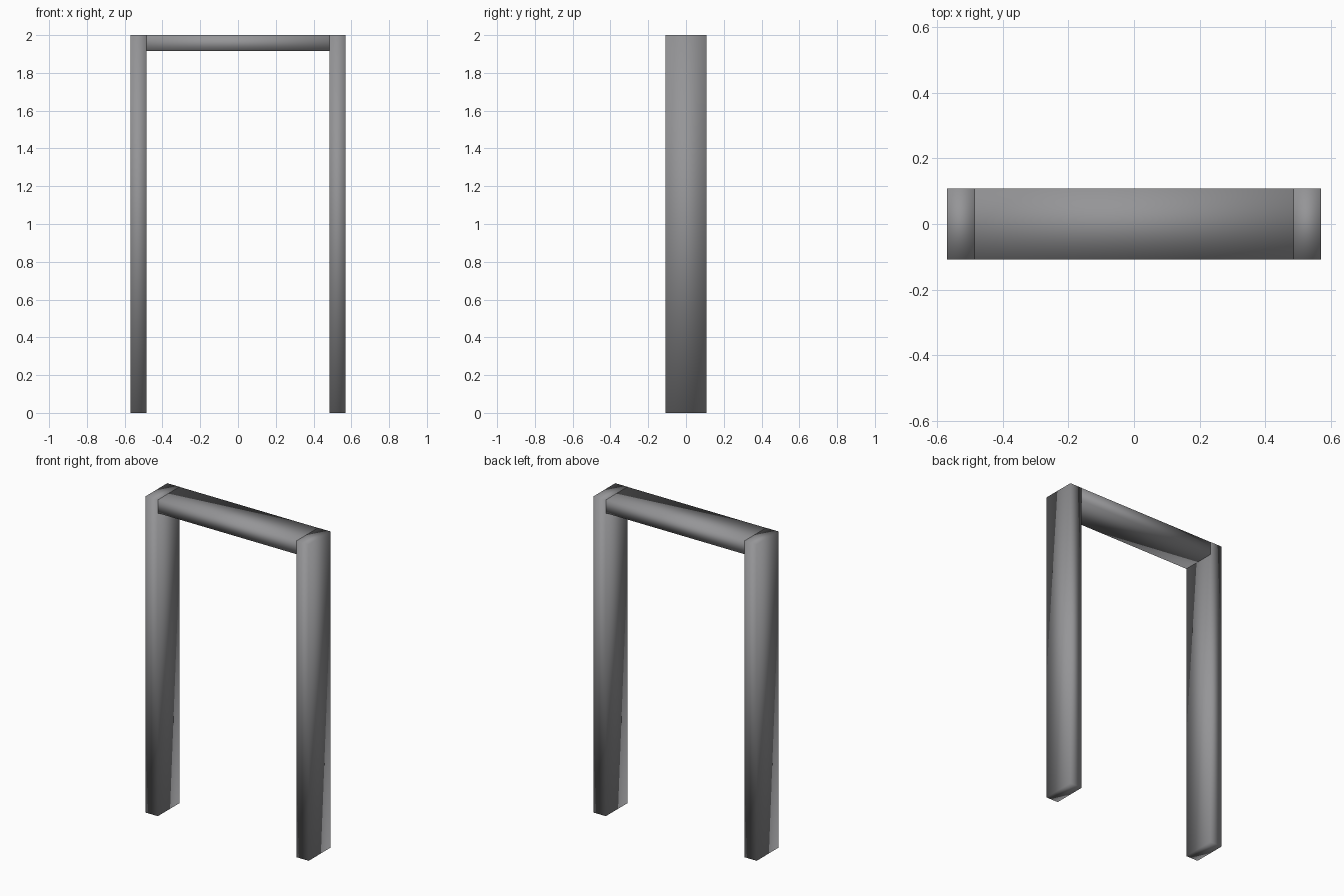
import bpy

cube = bpy.data.objects.get("Cube")
if cube:
    bpy.data.objects.remove(cube, do_unlink=True)

# Overall frame dimensions
WIDTH, DEPTH, HEIGHT, THICK = 1.14, 0.216, 2.0, 0.085

# Single grey paint
grey = bpy.data.materials.new("grey_paint")
grey.use_nodes = True
colour = (0.3, 0.3, 0.31, 1)
grey.diffuse_color = colour
grey.node_tree.nodes["Principled BSDF"].inputs["Base Color"].default_value = colour


def beam(name, centre, size):
    """Softly shaded rectangular beam."""
    bpy.ops.mesh.primitive_cube_add(size=1, location=centre)
    obj = bpy.context.object
    obj.name = name
    obj.scale = size
    bpy.ops.object.transform_apply(location=False, rotation=False, scale=True)
    bpy.ops.object.shade_smooth()
    obj.data.materials.append(grey)
    return obj


# Side posts
for side, sign in (("left", 1), ("right", -1)):
    beam(side + "_post", (sign * (WIDTH - THICK) / 2, 0, HEIGHT / 2),
         (THICK, DEPTH, HEIGHT))

# Lintel runs through the posts, set in a hair so faces do not coincide
GAP = 0.001
beam("lintel", (0, 0, HEIGHT - THICK / 2),
     (WIDTH - GAP, DEPTH - GAP, THICK - GAP))
